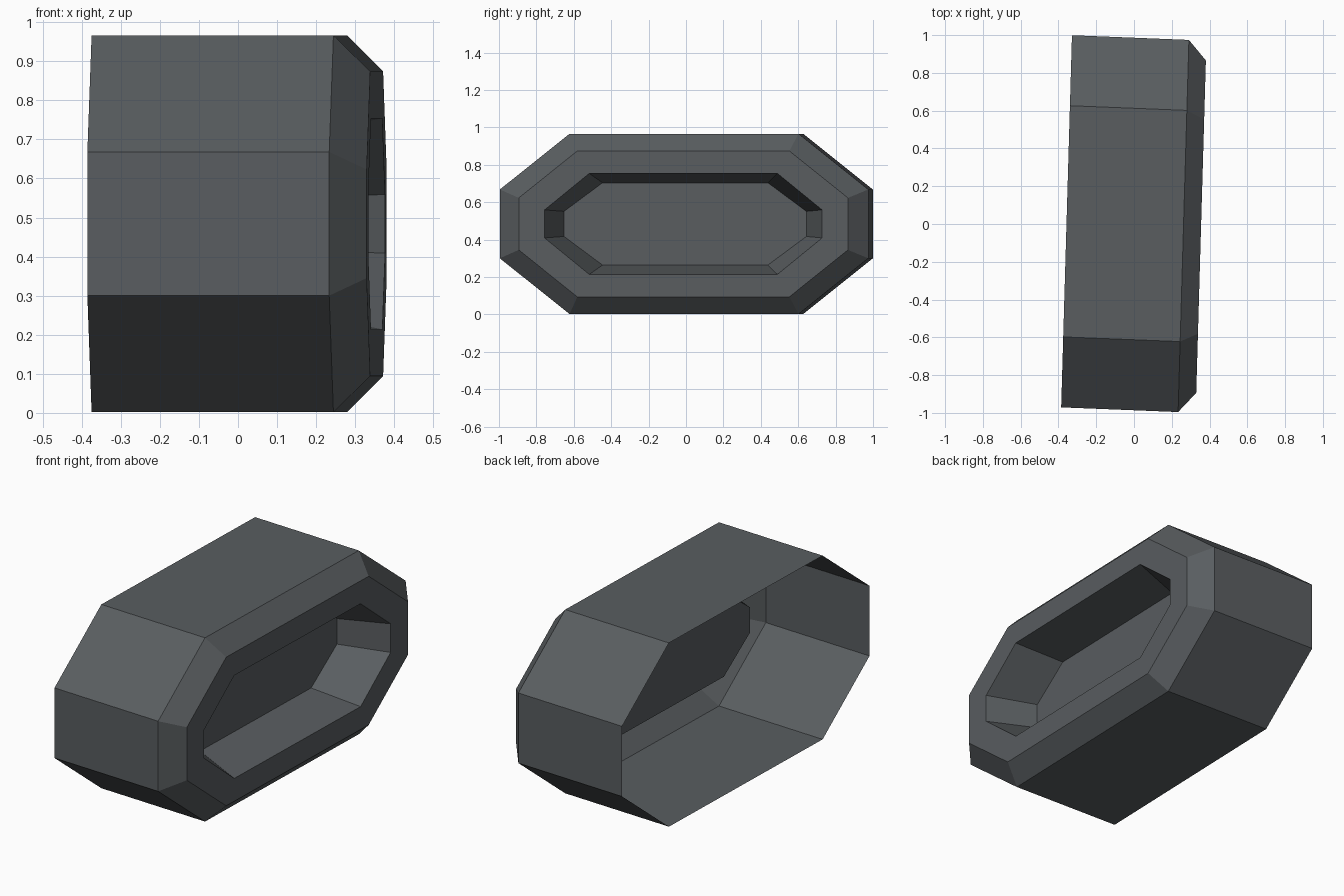
import bpy
import bmesh

cube = bpy.data.objects.get("Cube")
if cube:
    bpy.data.objects.remove(cube, do_unlink=True)

# One dark grey for the whole shell
grey = bpy.data.materials.new("dark grey")
grey.use_nodes = True
colour = (0.1, 0.11, 0.117, 1)
grey.diffuse_color = colour
grey.node_tree.nodes["Principled BSDF"].inputs["Base Color"].default_value = colour

MID_Z = 0.484


def octagon(bm, depth, length, flat_length, height, flat_height):
    """Ring of eight corners across the housing, with its slight yaw."""
    quarter = [(length, flat_height), (flat_length, height)]
    ring = quarter + [(-y, z) for y, z in reversed(quarter)]
    ring += [(-y, -z) for y, z in ring]
    return [bm.verts.new((depth + 0.029 * y, y - 0.04 * depth, MID_Z + z))
            for y, z in ring]


def bridge(bm, a, b):
    for i in range(len(a)):
        j = (i + 1) % len(a)
        bm.faces.new((a[i], a[j], b[j], b[i]))


# Open-backed housing: wall, chamfer, front rim, recess wall, recess floor
bm = bmesh.new()
rings = [octagon(bm, *r) for r in (
    (-0.357, 0.985, 0.612, 0.482, 0.184),
    (0.262, 0.985, 0.612, 0.482, 0.184),
    (0.355, 0.88, 0.567, 0.39, 0.139),
    (0.355, 0.742, 0.503, 0.27, 0.075),
    (0.105, 0.648, 0.442, 0.22, 0.067),
)]
for outer, inner in zip(rings, rings[1:]):
    bridge(bm, outer, inner)
bm.faces.new(rings[-1])
bmesh.ops.recalc_face_normals(bm, faces=bm.faces)

# Make the recess floor face the front
bm.faces.ensure_lookup_table()
bm.normal_update()
if bm.faces[-1].normal.x < 0:
    bmesh.ops.reverse_faces(bm, faces=bm.faces)

mesh = bpy.data.meshes.new("housing")
bm.to_mesh(mesh)
bm.free()
mesh.materials.append(grey)
housing = bpy.data.objects.new("housing", mesh)
bpy.context.collection.objects.link(housing)
